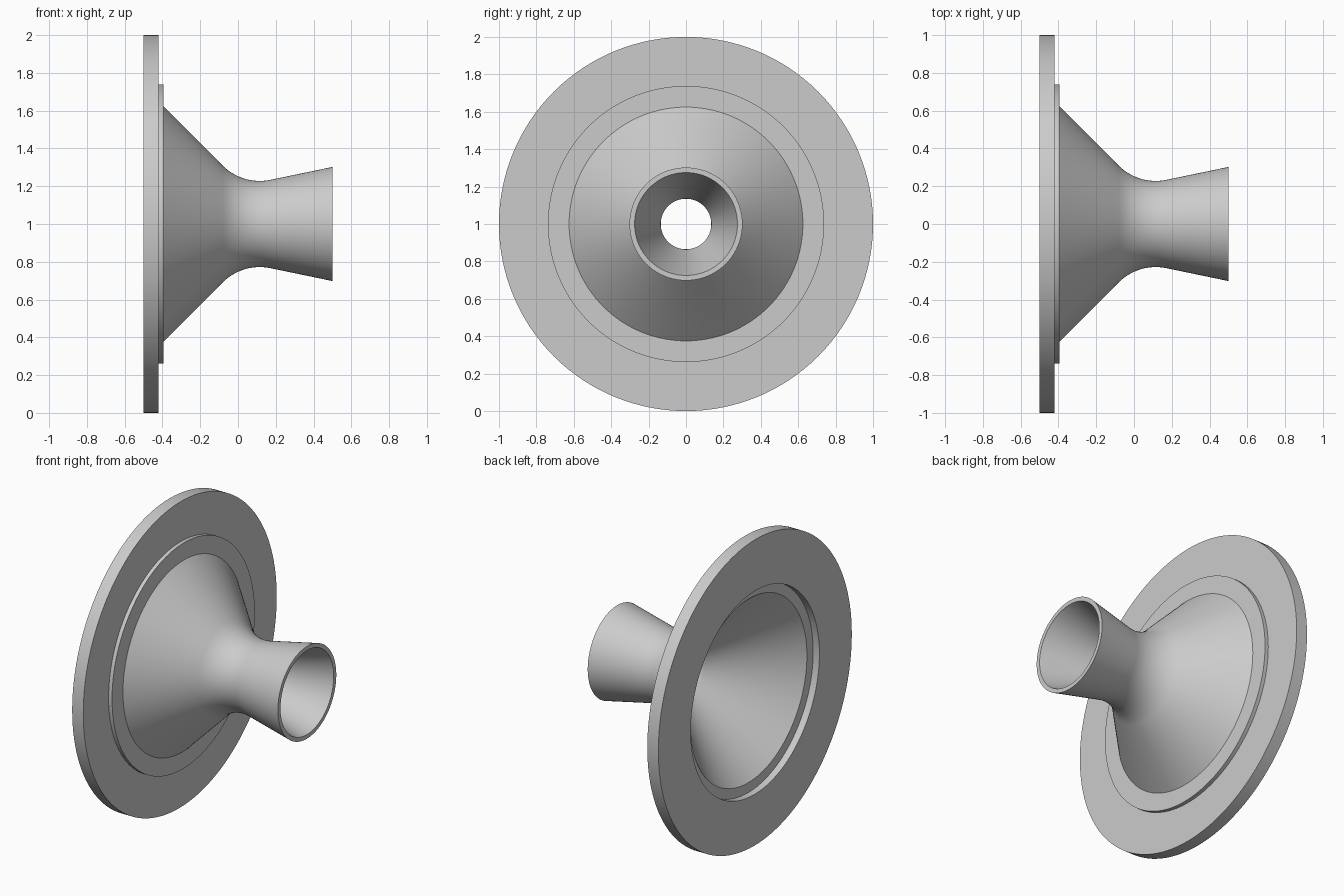
import bpy, bmesh, math

SEGMENTS = 128

cube = bpy.data.objects.get("Cube")
if cube:
    bpy.data.objects.remove(cube)

grey = bpy.data.materials.new("metal_grey")
grey.use_nodes = True
colour = (0.6, 0.6, 0.6, 1)
grey.diffuse_color = colour
grey.node_tree.nodes["Principled BSDF"].inputs["Base Color"].default_value = colour


def throat(x, r, radius, end_angle, steps=14):
    """Rounded waist, from the 45 degree cone to the flared outlet, as (x, r)."""
    points = []
    for i in range(steps + 1):
        a = math.radians(-45 + (end_angle + 45) * i / steps)
        points.append((x + radius * math.sin(a), r + radius * (1 - math.cos(a))))
    return points


def lathe(name, profile):
    """Revolve a closed (x, r) profile about the x axis at mid height."""
    bm = bmesh.new()
    rings = []
    for i in range(SEGMENTS):
        a = 2 * math.pi * i / SEGMENTS
        rings.append([bm.verts.new((x, r * math.sin(a), 1 + r * math.cos(a)))
                      for x, r in profile])
    n = len(profile)
    for i in range(SEGMENTS):
        here, there = rings[i], rings[(i + 1) % SEGMENTS]
        for j in range(n):
            k = (j + 1) % n
            bm.faces.new((here[j], here[k], there[k], there[j]))
    bmesh.ops.recalc_face_normals(bm, faces=bm.faces)
    mesh = bpy.data.meshes.new(name)
    bm.to_mesh(mesh)
    bm.free()
    mesh.materials.append(grey)
    obj = bpy.data.objects.new(name, mesh)
    bpy.context.collection.objects.link(obj)
    bpy.context.view_layer.objects.active = obj
    obj.select_set(True)
    bpy.ops.object.shade_smooth_by_angle(angle=math.radians(25))
    obj.select_set(False)


# Flange with its raised step and the recess behind it
flange = [(-0.455, 0.665), (-0.5, 0.665), (-0.5, 1), (-0.42, 1),
          (-0.42, 0.738), (-0.395, 0.738), (-0.395, 0.625)]
# Outer wall: cone, waist, flared outlet
outer = throat(0.115, 0.228, 0.278, 12) + [(0.5, 0.302)]
# Inner wall: outlet, narrow throat, cone back to the recess
inner = [(0.5, 0.275)] + throat(0.05, 0.135, 0.1, 17)[::-1] + [(-0.455, 0.6)]

lathe("flanged_nozzle", flange + outer + inner)
